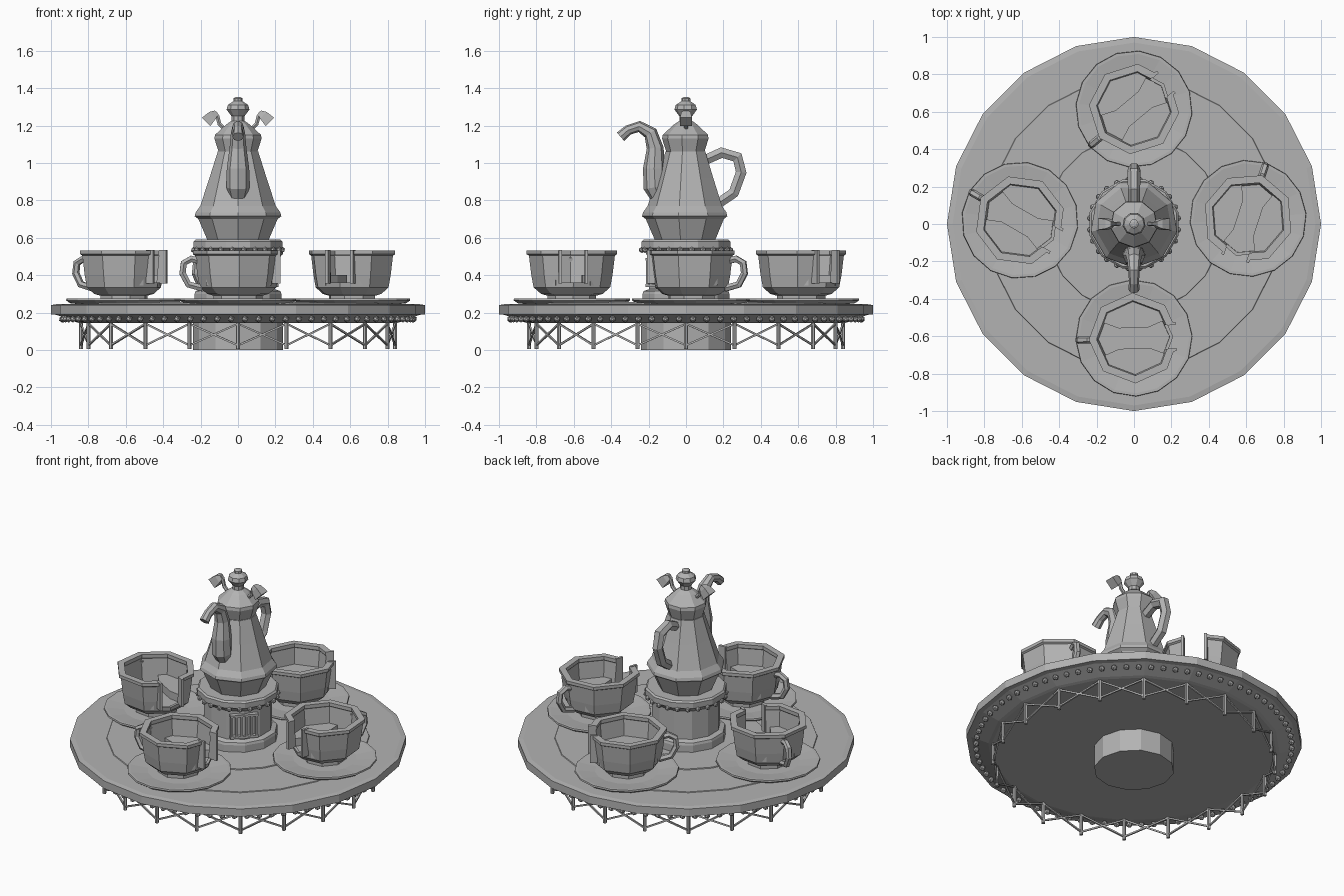
import bpy, bmesh
from math import sin, cos, pi, radians
from mathutils import Vector, Matrix

cube = bpy.data.objects.get("Cube")
if cube:
    bpy.data.objects.remove(cube, do_unlink=True)

grey = bpy.data.materials.new("plain_grey")
grey.use_nodes = True
grey.diffuse_color = (0.45, 0.45, 0.45, 1)
grey.node_tree.nodes["Principled BSDF"].inputs["Base Color"].default_value = (0.45, 0.45, 0.45, 1)


def finish(bm, name):
    bmesh.ops.remove_doubles(bm, verts=bm.verts, dist=1e-5)
    bmesh.ops.recalc_face_normals(bm, faces=bm.faces)
    mesh = bpy.data.meshes.new(name)
    bm.to_mesh(mesh)
    bm.free()
    mesh.materials.append(grey)
    obj = bpy.data.objects.new(name, mesh)
    bpy.context.collection.objects.link(obj)
    return obj


def skin(bm, rings):
    # Bridge successive vertex rings with quads
    loops = [[bm.verts.new(p) for p in ring] for ring in rings]
    n = len(loops[0])
    for a, b in zip(loops, loops[1:]):
        for i in range(n):
            j = (i + 1) % n
            bm.faces.new((a[i], a[j], b[j], b[i]))
    return loops


def lathe(name, profile, sides, phase=0.0):
    # Capped body of revolution from (radius, height) points
    bm = bmesh.new()
    turns = [phase + 2 * pi * i / sides for i in range(sides)]
    loops = skin(bm, [[(r * cos(t), r * sin(t), z) for t in turns] for r, z in profile])
    bm.faces.new(loops[0])
    bm.faces.new(loops[-1])
    return finish(bm, name)


def tube(bm, path, radii, sides=6, side=None, twist=0.0):
    # Capped tube through points, with one radius for each point
    pts = [Vector(p) for p in path]
    rings = []
    for i, p in enumerate(pts):
        d = (pts[min(i + 1, len(pts) - 1)] - pts[max(i - 1, 0)]).normalized()
        u = Vector(side) if side else d.orthogonal().normalized()
        v = d.cross(u).normalized()
        angles = [twist + 2 * pi * k / sides for k in range(sides)]
        rings.append([p + radii[i] * (cos(a) * u + sin(a) * v) for a in angles])
    loops = skin(bm, rings)
    bm.faces.new(loops[0])
    bm.faces.new(loops[-1])


def box(bm, size, centre, turn=0.0):
    m = Matrix.Rotation(turn, 4, 'Z') @ Matrix.Translation(centre) @ Matrix.Diagonal((*size, 1))
    bmesh.ops.create_cube(bm, size=1, matrix=m)


def polar(r, a, z):
    return Vector((r * cos(a), r * sin(a), z))


def bulb_ring(name, count, r, z, size):
    bm = bmesh.new()
    for i in range(count):
        m = Matrix.Translation(polar(r, 2 * pi * (i + 0.5) / count, z))
        bmesh.ops.create_icosphere(bm, subdivisions=1, radius=size, matrix=m)
    return finish(bm, name)


# Round deck with sloped underside and two low steps
lathe("deck", [(0.85, 0.145), (0.87, 0.15), (0.97, 0.188), (1, 0.19), (1, 0.24), (0.97, 0.245)], 20)
lathe("outer_turntable", [(0.785, 0.24), (0.78, 0.25)], 20)
lathe("inner_turntable", [(0.475, 0.24), (0.47, 0.256)], 20)
lathe("hub", [(0.24, 0), (0.24, 0.16)], 12)
bulb_ring("deck_bulbs", 80, 0.94, 0.165, 0.019)

# Truss skirt of posts and crossed braces
bm = bmesh.new()
step = 2 * pi / 20
for i in range(20):
    a, b = i * step, (i + 1) * step
    tube(bm, [polar(0.84, a, 0.005), polar(0.84, a, 0.16)], [0.011] * 2)
    tube(bm, [polar(0.84, a, 0.025), polar(0.84, b, 0.14)], [0.007] * 2, 4)
    tube(bm, [polar(0.84, a, 0.14), polar(0.84, b, 0.025)], [0.007] * 2, 4)
finish(bm, "truss_skirt")

# Pedestal under the pot
lathe("pedestal", [(0.24, 0.25), (0.24, 0.3), (0.235, 0.315), (0.205, 0.325), (0.205, 0.51),
                   (0.225, 0.53), (0.245, 0.545), (0.245, 0.58), (0.235, 0.59)], 12, pi / 12)
bulb_ring("pedestal_bulbs", 24, 0.238, 0.535, 0.017)

# Slatted vent on the pedestal
bm = bmesh.new()
for k in range(6):
    box(bm, (0.03, 0.012, 0.13), (0.205, (k - 2.5) * 0.03, 0.415), -pi / 4)
for z in (0.345, 0.485):
    box(bm, (0.03, 0.17, 0.014), (0.205, 0, z), -pi / 4)
finish(bm, "pedestal_vent")

# Pot body, lid and knob
lathe("pot_body", [(0.165, 0.585), (0.215, 0.7), (0.235, 0.715), (0.23, 0.735), (0.205, 0.77),
                   (0.155, 0.92), (0.11, 1.06)], 9, -pi / 2)
lathe("pot_lid", [(0.102, 1.05), (0.128, 1.13), (0.125, 1.15), (0.065, 1.205), (0.035, 1.225)], 9, -pi / 2)
lathe("lid_knob", [(0.035, 1.215), (0.035, 1.25), (0.062, 1.285), (0.055, 1.31), (0.025, 1.33),
                   (0.025, 1.345), (0.012, 1.352)], 9, -pi / 2)

# Spout and pot handle, swept in the middle plane
bm = bmesh.new()
tube(bm, [(0, -0.14, 0.8), (0, -0.165, 0.87), (0, -0.17, 0.97), (0, -0.165, 1.08), (0, -0.19, 1.16),
          (0, -0.25, 1.195), (0, -0.31, 1.175), (0, -0.35, 1.14)],
     [0.04, 0.062, 0.06, 0.045, 0.038, 0.03, 0.027, 0.03], 8, (1, 0, 0))
finish(bm, "spout")
bm = bmesh.new()
tube(bm, [(0, 0.09, 1.01), (0, 0.19, 1.055), (0, 0.275, 1.03), (0, 0.295, 0.95),
          (0, 0.255, 0.84), (0, 0.16, 0.775)], [0.03, 0.033, 0.035, 0.033, 0.033, 0.03], 6, (1, 0, 0))
finish(bm, "pot_handle")

# Pair of spotlights on curved arms at the lid
for s, label in ((1, "left"), (-1, "right")):
    bm = bmesh.new()
    tube(bm, [(s * 0.07, 0, 1.18), (s * 0.1, 0, 1.21), (s * 0.11, 0, 1.25), (s * 0.125, 0, 1.27)],
         [0.012] * 4, 6, (0, 1, 0))
    tube(bm, [(s * 0.115, 0, 1.27), (s * 0.135, 0, 1.255), (s * 0.17, 0, 1.22)],
         [0.018, 0.035, 0.045], 4, (0, 1, 0), pi / 4)
    finish(bm, label + "_spotlight")

# Cup shell with foot, rim band and hollow inside
cup = lathe("cup", [(0.13, 0.265), (0.13, 0.29), (0.165, 0.3), (0.205, 0.335), (0.217, 0.4),
                    (0.23, 0.505), (0.242, 0.512), (0.242, 0.532), (0.2, 0.532), (0.2, 0.512),
                    (0.205, 0.505), (0.19, 0.35)], 8)

# Doorway cut through the wall
bm = bmesh.new()
box(bm, (0.2, 0.13, 0.3), (0.25, 0, 0.51))
cutter = finish(bm, "doorway_cutter")
cutter.hide_render = True
cut = cup.modifiers.new("doorway", 'BOOLEAN')
cut.operation, cut.solver, cut.object = 'DIFFERENCE', 'EXACT', cutter
graph = bpy.context.evaluated_depsgraph_get()
cut_mesh = bpy.data.meshes.new_from_object(cup.evaluated_get(graph))
cup.modifiers.clear()
cup.data = cut_mesh
bpy.data.objects.remove(cutter, do_unlink=True)

# Door posts
bm = bmesh.new()
for s in (1, -1):
    box(bm, (0.045, 0.016, 0.18), (0.203, s * 0.07, 0.445))
posts = finish(bm, "door_posts")

# Benches either side of the cup aisle
bm = bmesh.new()
for s in (1, -1):
    arc = [radians(a) for a in (28, 45, 90, 135, 152)]
    ring = [polar(0.198, s * a, 0) for a in arc]
    ring += [Vector((x, s * y, 0)) for x, y in ((-0.08, 0.055), (0.08, 0.055))]
    base, seat = skin(bm, [[p + Vector((0, 0, z)) for p in ring] for z in (0.345, 0.4)])
    bm.faces.new(base)
    bm.faces.new(seat)
bench = finish(bm, "cup_benches")

# Faceted ear handle
bm = bmesh.new()
tube(bm, [(-0.2, 0, 0.475), (-0.25, 0, 0.487), (-0.29, 0, 0.465), (-0.297, 0, 0.41),
          (-0.265, 0, 0.35), (-0.19, 0, 0.33)], [0.02] * 6, 6, (0, 1, 0))
ear = finish(bm, "cup_handle")

# Dished saucer
saucer = lathe("saucer", [(0.2, 0.24), (0.29, 0.25), (0.312, 0.265), (0.31, 0.275), (0.295, 0.275),
                          (0.19, 0.262)], 16)

# Four cups, each turned its own way
places = [("front", 0, -0.61, 2), ("right", -0.61, 0.02, -30),
          ("left", 0.61, 0.03, -108), ("back", 0, 0.615, 40)]
for part in (cup, posts, bench, ear, saucer):
    title = part.name
    for i, (label, x, y, turn) in enumerate(places):
        obj = part if i == 0 else part.copy()
        if i:
            bpy.context.collection.objects.link(obj)
        obj.name = label + "_" + title
        obj.location = (x, y, 0)
        obj.rotation_euler.z = radians(turn)
